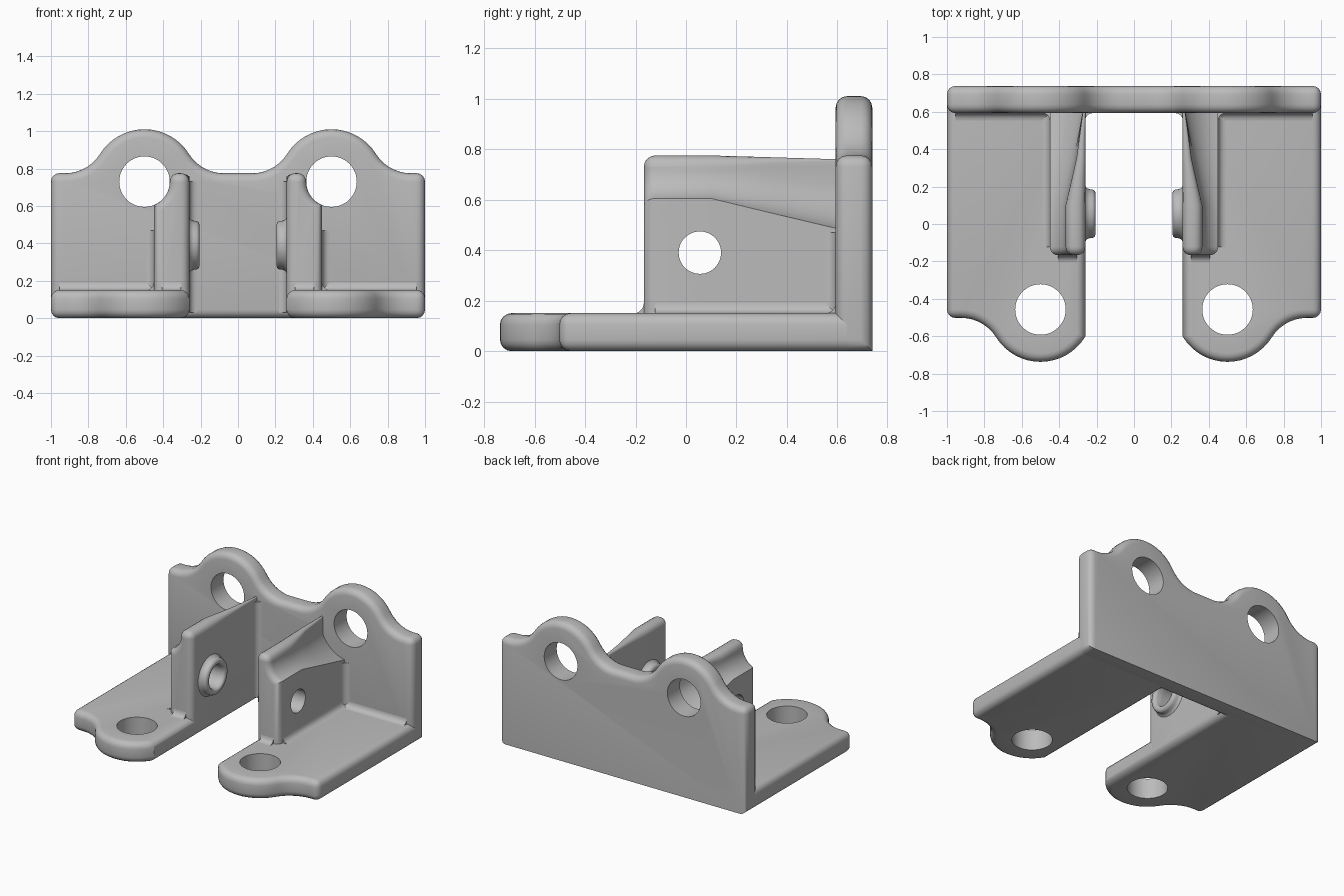
import bpy, bmesh
from math import sin, cos, acos, atan2, radians, degrees, pi, sqrt
from mathutils import Matrix

cube = bpy.data.objects.get("Cube")
if cube:
    bpy.data.objects.remove(cube, do_unlink=True)

grey = bpy.data.materials.new("bracket grey")
grey.use_nodes = True
grey.diffuse_color = (0.5, 0.5, 0.5, 1)
grey.node_tree.nodes["Principled BSDF"].inputs["Base Color"].default_value = (0.5, 0.5, 0.5, 1)

BACK, WALL, FLOOR, TOP = 0.738, 0.593, 0.15, 0.775   # main planes
IN, OUT = 0.26, 0.45                                 # fin sides
ROUND = 0.045                                        # edge rounding
EAR, HOLE, BLEND, RISE = 0.28, 0.135, 0.22, 0.045    # mounting ears
EAR_Z, EAR_Y = 0.73, -0.457


def finish(bm, name, angle=32):
    bmesh.ops.recalc_face_normals(bm, faces=bm.faces)
    mesh = bpy.data.meshes.new(name)
    bm.to_mesh(mesh)
    bm.free()
    mesh.materials.append(grey)
    ob = bpy.data.objects.new(name, mesh)
    bpy.context.collection.objects.link(ob)
    smooth(ob, angle)
    return ob


def smooth(ob, angle=32):
    bpy.ops.object.select_all(action='DESELECT')
    ob.select_set(True)
    bpy.context.view_layer.objects.active = ob
    bpy.ops.object.shade_smooth_by_angle(angle=radians(angle))


def place(p, axis, w):
    return {'x': (w, p[0], p[1]), 'y': (p[0], w, p[1]), 'z': (p[0], p[1], w)}[axis]


def prism(points, axis, lo, hi):
    bm = bmesh.new()
    a = [bm.verts.new(place(p, axis, lo)) for p in points]
    b = [bm.verts.new(place(p, axis, hi)) for p in points]
    bm.faces.new(a)
    bm.faces.new(b)
    for i in range(len(a)):
        j = (i + 1) % len(a)
        bm.faces.new((a[i], a[j], b[j], b[i]))
    bmesh.ops.recalc_face_normals(bm, faces=bm.faces)
    return bm


def round_edges(bm, keep_sharp):
    edges = [e for e in bm.edges if e.calc_face_angle(0) > radians(35)
             and not all(keep_sharp(v.co) for v in e.verts)]
    bmesh.ops.bevel(bm, geom=edges, offset=ROUND, segments=4, profile=0.5, affect='EDGES')


def drill(ob, centre, axis, radius):
    """Cut a round hole along an axis and remove the cutter."""
    circle = [(centre[0] + radius * cos(i * pi / 24), centre[1] + radius * sin(i * pi / 24))
              for i in range(48)]
    cutter = finish(prism(circle, axis, -2, 2), "cutter")
    cutter.hide_render = True
    mod = ob.modifiers.new("hole", 'BOOLEAN')
    mod.operation, mod.solver, mod.object = 'DIFFERENCE', 'EXACT', cutter
    bpy.context.view_layer.objects.active = ob
    bpy.ops.object.modifier_apply(modifier=mod.name)
    bpy.data.objects.remove(cutter, do_unlink=True)
    smooth(ob)


def arc(cx, cy, r, start, end, n):
    return [(cx + r * cos(start + (end - start) * i / n),
             cy + r * sin(start + (end - start) * i / n)) for i in range(n + 1)]


def ear(stop=None):
    """Ear outline around its hole centre, from its right blend to its left one."""
    dx = sqrt((EAR + BLEND) ** 2 - (RISE + BLEND) ** 2)
    a = atan2(RISE + BLEND, dx)
    right = arc(dx, RISE + BLEND, BLEND, -pi / 2, a - pi, 7)
    if stop:
        return right + arc(0, 0, EAR, a, stop, 16)[1:]
    left = [(-u, v) for u, v in reversed(right)]
    return right + arc(0, 0, EAR, a, pi - a, 16)[1:-1] + left


def fillet(name, corner, su, sv, axis, lo, hi, r=0.04):
    """Concave strip softening an inner corner."""
    cu, cv = corner
    pts = [(cu - su * 0.01, cv - sv * 0.01), (cu + su * r, cv - sv * 0.01)]
    for i in range(6):
        t = i * pi / 10
        pts.append((cu + su * r * (1 - sin(t)), cv + sv * r * (1 - cos(t))))
    pts.append((cu - su * 0.01, cv + sv * r))
    finish(prism(pts, axis, lo, hi), name)


def fin_section(y, d):
    """Fin outline in x and z, scooped for bolt clearance and inset by d."""
    f = max(0, (y - 0.1) / 0.5)
    r = HOLE + 0.115 * f + d
    x0, x1, top = IN + d, OUT - d, TOP - d - 0.015 * f
    start = 2 * pi - acos(-(0.5 - x1) / r)
    pts = [(x0, 0.05), (x1, 0.05)]
    pts += [(max(x, x0 + 0.012), z) for x, z in arc(0.5, EAR_Z, r, start, pi, 10)]
    xi = pts[-1][0]
    c = min(max(ROUND - d, 0.003), (xi - x0) * 0.45)
    pts += arc(xi - c, top - c, c, 0, pi / 2, 4)
    pts += arc(x0 + c, top - c, c, pi / 2, pi, 4)
    return pts


# Rear plate with two ears
outline = [(1, 0), (1, TOP)]
for cx in (0.5, -0.5):
    outline += [(cx + u, EAR_Z + v) for u, v in ear()]
outline += [(-1, TOP), (-1, 0)]
bm = prism(outline, 'y', WALL, BACK)
round_edges(bm, lambda c: c.z < 0.001 and c.y > BACK - 0.001)
rear = finish(bm, "rear_plate")
for cx in (0.5, -0.5):
    drill(rear, (cx, EAR_Z), 'y', HOLE)

for side, s in (("left", 1), ("right", -1)):
    # Foot plate with one ear
    end = BACK - ROUND
    outline = [(1, end), (1, EAR_Y - RISE)]
    outline += [(0.5 + u, EAR_Y - v) for u, v in ear(acos((IN - 0.5) / EAR))]
    outline += [(IN, end)]
    bm = prism([(s * x, y) for x, y in outline], 'z', 0, FLOOR)
    round_edges(bm, lambda c: c.y > end - 0.001)
    foot = finish(bm, side + "_foot_plate")
    drill(foot, (s * 0.5, EAR_Y), 'z', HOLE)

    # Upright fin, lofted from its rounded front edge to the rear plate
    front = -0.167
    stations = [(front + ROUND * (1 - sin(t * pi / 10)), ROUND * (1 - cos(t * pi / 10)))
                for t in range(5, -1, -1)]
    stations += [(0.1, 0), (0.35, 0), (WALL + 0.02, 0)]
    bm = bmesh.new()
    rings = [[bm.verts.new((s * x, y, z)) for x, z in fin_section(y, d)] for y, d in stations]
    n = len(rings[0])
    for a, b in zip(rings, rings[1:]):
        for i in range(n):
            bm.faces.new((a[i], a[(i + 1) % n], b[(i + 1) % n], b[i]))
    bm.faces.new(rings[0])
    bm.faces.new(rings[-1])
    fin = finish(bm, side + "_fin")
    pin = (0.055, 0.39)
    drill(fin, pin, 'x', 0.084)

    # Raised ring around the pin hole on the inner side
    profile = [(0.084, 0.28), (0.084, 0.225), (0.09, 0.211), (0.1, 0.206), (0.112, 0.206),
               (0.124, 0.211), (0.13, 0.222), (0.131, 0.238), (0.137, 0.252), (0.15, 0.262)]
    bm = bmesh.new()
    vs = [bm.verts.new((s * x, pin[0] + r, pin[1])) for r, x in profile]
    es = [bm.edges.new(p) for p in zip(vs, vs[1:])]
    bmesh.ops.spin(bm, geom=vs + es, cent=(0, pin[0], pin[1]), axis=(1, 0, 0),
                   angle=2 * pi, steps=48, use_duplicate=False)
    bmesh.ops.remove_doubles(bm, verts=bm.verts, dist=0.0005)
    finish(bm, side + "_pin_ring", 50)

    # Softened inner corners
    fillet(side + "_fin_foot_fillet", (s * OUT, FLOOR), s, 1, 'y', front + ROUND, WALL)
    fillet(side + "_fin_front_fillet", (front, FLOOR), -1, 1, 'x',
           s * (IN + ROUND), s * (OUT - ROUND))
    fillet(side + "_wall_foot_fillet", (WALL, FLOOR), -1, 1, 'x', s * OUT, s * (1 - ROUND))
    fillet(side + "_fin_outer_fillet", (s * OUT, WALL), s, -1, 'z', FLOOR, 0.47)
    fillet(side + "_fin_inner_fillet", (s * IN, WALL), -s, -1, 'z', 0.03, TOP - ROUND)
